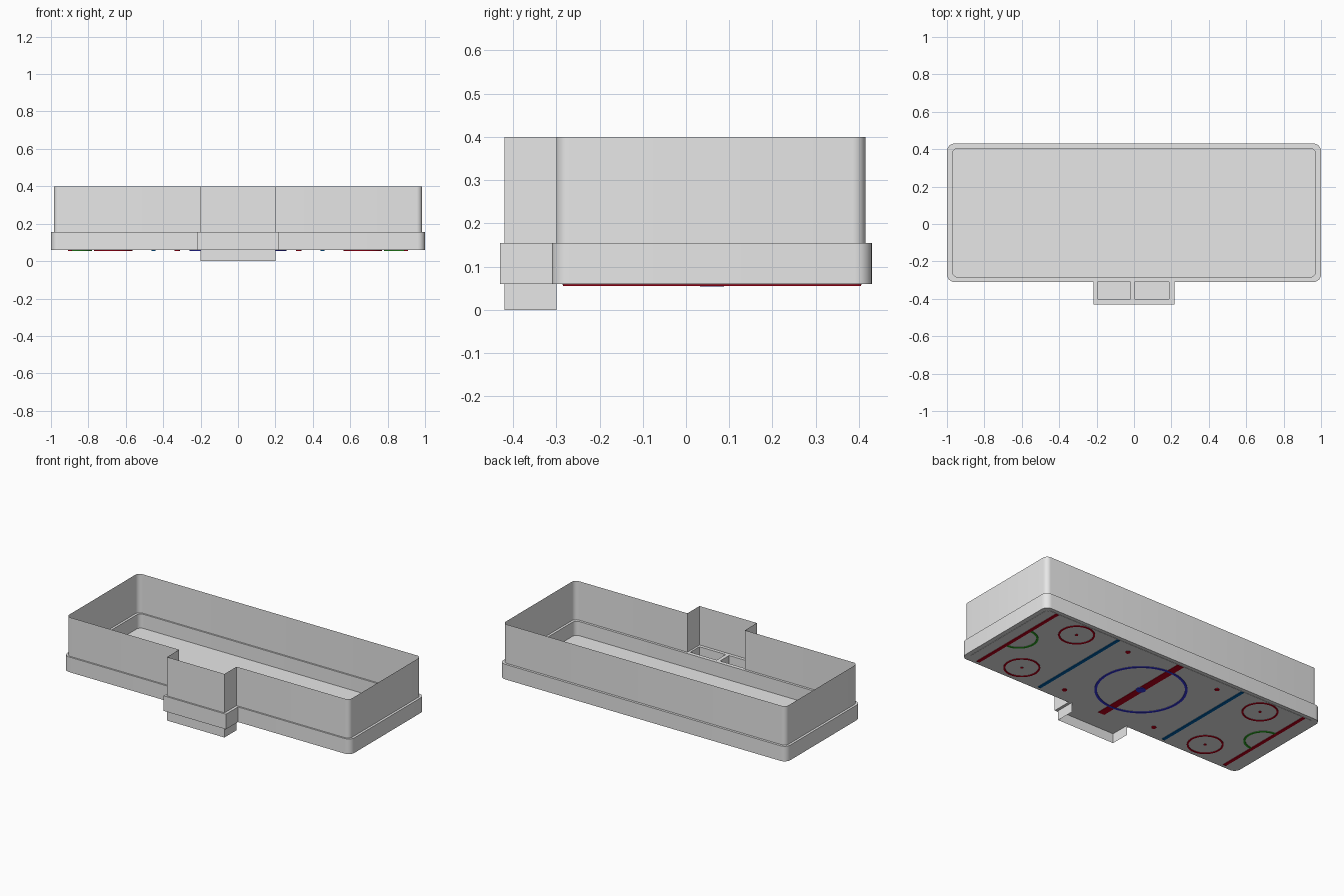
import bpy, bmesh
from math import cos, sin, pi

cube = bpy.data.objects.get("Cube")
if cube:
    bpy.data.objects.remove(cube, do_unlink=True)


def material(name, rgb):
    m = bpy.data.materials.new(name)
    m.use_nodes = True
    m.diffuse_color = (*rgb, 1)
    m.node_tree.nodes["Principled BSDF"].inputs["Base Color"].default_value = (*rgb, 1)
    return m


GREY = material("light grey", (0.8, 0.8, 0.8))
RED = material("line red", (0.5, 0.0, 0.01))
NAVY = material("zone line blue", (0.0, 0.12, 0.4))
BLUE = material("circle blue", (0.04, 0.04, 0.75))
GREEN = material("crease green", (0.03, 0.4, 0.02))

MID = 0.06            # y of the rink centre line
BASE, RAIL, TOP = 0.06, 0.155, 0.4
MARK = 0.055          # lowest level of the floor markings


def finish(name, bm, mat, smooth=False):
    me = bpy.data.meshes.new(name)
    bm.to_mesh(me)
    bm.free()
    me.materials.append(mat)
    ob = bpy.data.objects.new(name, me)
    bpy.context.collection.objects.link(ob)
    if smooth:
        bpy.ops.object.select_all(action="DESELECT")
        ob.select_set(True)
        bpy.context.view_layer.objects.active = ob
        bpy.ops.object.shade_smooth_by_angle()
    return ob


def arc(cx, cy, r, a0, a1, n):
    return [(cx + r * cos(a0 + (a1 - a0) * i / n), cy + r * sin(a0 + (a1 - a0) * i / n))
            for i in range(n + 1)]


def rounded_rect(hx, y0, y1, r):
    """Counter-clockwise outline starting at the front left corner."""
    pts = []
    for k, (x, y) in enumerate([(hx - r, y0 + r), (hx - r, y1 - r),
                                (r - hx, y1 - r), (r - hx, y0 + r)]):
        pts += arc(x, y, r, (k - 1) * pi / 2, k * pi / 2, 6)
    return pts


def slab(name, outline, z0, z1, mat, smooth=False):
    bm = bmesh.new()
    low = [bm.verts.new((x, y, z0)) for x, y in outline]
    high = [bm.verts.new((x, y, z1)) for x, y in outline]
    bm.faces.new(low[::-1])
    bm.faces.new(high)
    n = len(low)
    for i in range(n):
        j = (i + 1) % n
        bm.faces.new((low[i], low[j], high[j], high[i]))
    return finish(name, bm, mat, smooth)


def box(name, x0, x1, y0, y1, z0, z1, mat):
    return slab(name, [(x0, y0), (x1, y0), (x1, y1), (x0, y1)], z0, z1, mat)


def band(name, outer, inner, z0, z1, mat, closed=True):
    """Solid strip between two matching outlines."""
    bm = bmesh.new()
    rows = [[bm.verts.new((x, y, z)) for x, y in line]
            for line, z in ((outer, z0), (outer, z1), (inner, z1), (inner, z0))]
    n = len(outer)
    for i in range(n if closed else n - 1):
        j = (i + 1) % n
        for a, b in zip(rows, rows[1:] + rows[:1]):
            bm.faces.new((a[i], a[j], b[j], b[i]))
    if not closed:
        for i in (0, n - 1):
            bm.faces.new([row[i] for row in rows])
    bmesh.ops.recalc_face_normals(bm, faces=bm.faces)
    return finish(name, bm, mat, True)


def sheet(name, path, z0, z1, mat):
    """Thin upright pane along an open path."""
    bm = bmesh.new()
    low = [bm.verts.new((x, y, z0)) for x, y in path]
    high = [bm.verts.new((x, y, z1)) for x, y in path]
    for i in range(len(path) - 1):
        bm.faces.new((low[i], low[i + 1], high[i + 1], high[i]))
    return finish(name, bm, mat, True)


def ring(name, x, y, r, width, mat, a0=0, a1=2 * pi, n=48):
    closed = a1 - a0 > 6
    lines = [arc(x, y, q, a0, a1, n) for q in (r, r - width)]
    if closed:
        lines = [line[:-1] for line in lines]
    return band(name, *lines, MARK, BASE, mat, closed)


def dot(name, x, y, r, mat):
    return slab(name, arc(x, y, r, 0, 2 * pi, 16)[:-1], MARK, BASE, mat)


# Rink floor, low boards and the tall panes standing in them
slab("rink_floor", rounded_rect(0.972, -0.287, 0.407, 0.03), 0.0585, 0.066, GREY)
band("rink_boards", rounded_rect(1.0, -0.31, 0.43, 0.04),
     rounded_rect(0.97, -0.285, 0.405, 0.03), BASE, RAIL, GREY)
pane = rounded_rect(0.985, -0.30, 0.415, 0.03)
sheet("rink_panes", [(0.2, -0.30)] + pane + [(-0.2, -0.30)], 0.15, TOP, GREY)

# Double bench box on the front side
box("bench_floor", -0.2, 0.2, -0.42, -0.30, BASE, 0.066, GREY)
box("bench_front_board", -0.217, 0.217, -0.43, -0.40, BASE, RAIL, GREY)
for side, x0, x1 in (("right", -0.217, -0.195), ("middle", -0.02, 0.003), ("left", 0.187, 0.217)):
    box(f"bench_{side}_board", x0, x1, -0.40, -0.305, BASE, RAIL, GREY)
sheet("bench_panes", [(-0.2, -0.30), (-0.2, -0.42), (0.2, -0.42), (0.2, -0.30)], 0, TOP, GREY)

# Centre markings under the floor
Y0, Y1 = -0.285, 0.405
box("centre_line", -0.022, 0.022, Y0, Y1, MARK + 0.001, BASE, RED)
ring("centre_circle", 0, MID, 0.26, 0.014, BLUE, n=64)
dot("centre_spot", 0, MID, 0.028, BLUE).location.z = -0.0005

# Markings repeated at both ends
for end, s in (("left", 1), ("right", -1)):
    for part, x, w, mat in (("zone_line", 0.452, 0.01, NAVY), ("goal_line", 0.898, 0.01, RED)):
        box(f"{end}_{part}", s * x - w, s * x + w, Y0, Y1, MARK, BASE, mat)
    start = pi / 2 if s > 0 else -pi / 2
    ring(f"{end}_goal_crease", s * 0.89, MID, 0.11, 0.012, GREEN, start, start + pi, 24)
    for row, t in (("back", 1), ("front", -1)):
        y = MID + t * 0.238
        ring(f"{end}_{row}_face_off_circle", s * 0.668, y, 0.103, 0.01, RED)
        dot(f"{end}_{row}_face_off_spot", s * 0.668, y, 0.008, RED)
        dot(f"{end}_{row}_neutral_spot", s * 0.325, MID + t * 0.275, 0.014, RED)
